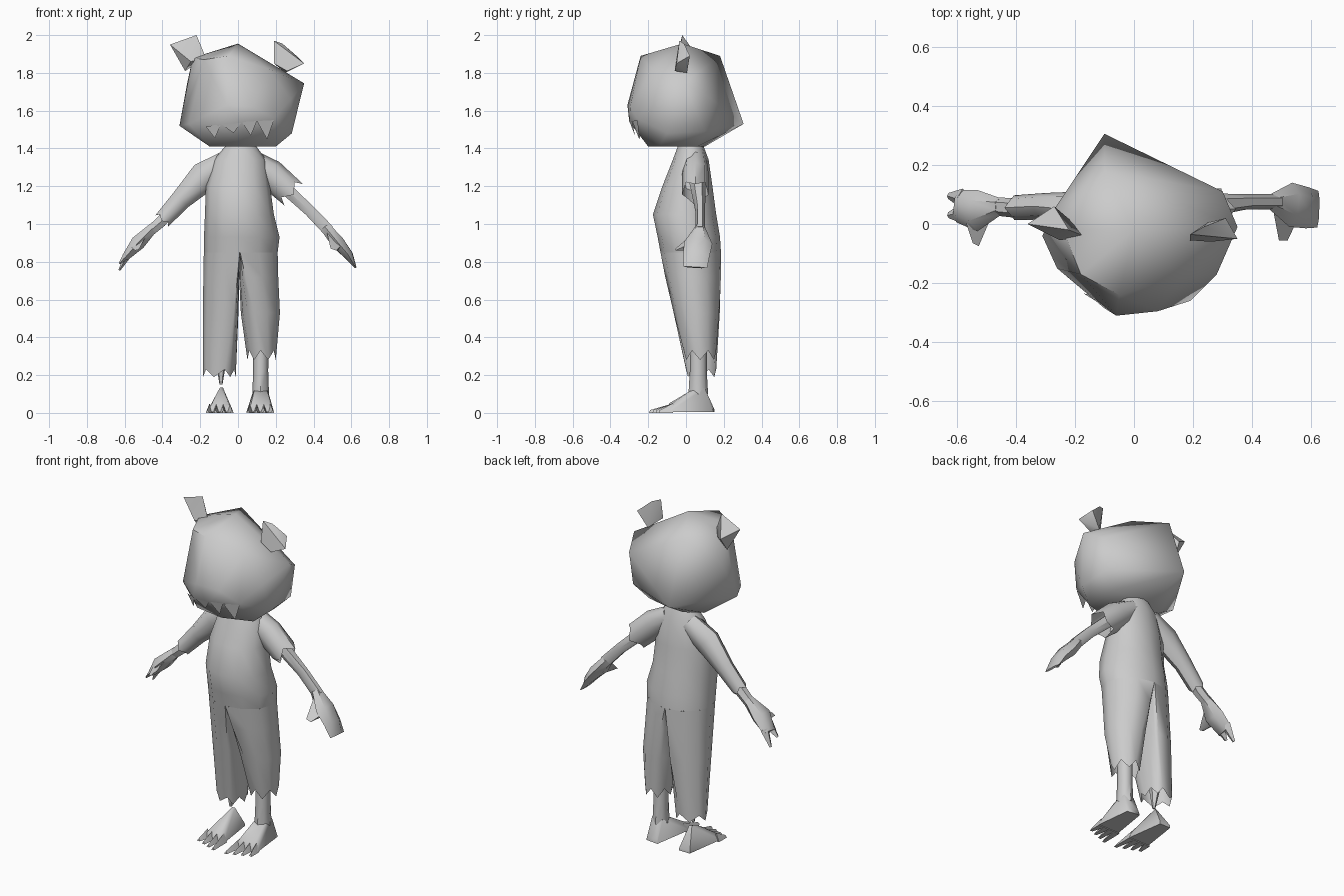
import bpy, bmesh, math
from mathutils import Vector

grey = bpy.data.materials.new("plain grey")
grey.diffuse_color = (0.6, 0.6, 0.6, 1)


def finish(name, bm):
    bmesh.ops.recalc_face_normals(bm, faces=bm.faces)
    me = bpy.data.meshes.new(name)
    bm.to_mesh(me)
    bm.free()
    me.materials.append(grey)
    ob = bpy.data.objects.new(name, me)
    bpy.context.collection.objects.link(ob)
    return ob


def hull(name, pts):
    bm = bmesh.new()
    for p in pts:
        bm.verts.new(p)
    res = bmesh.ops.convex_hull(bm, input=bm.verts[:])
    junk = {g for g in res["geom_interior"] + res["geom_unused"]
            if isinstance(g, bmesh.types.BMVert)}
    bmesh.ops.delete(bm, geom=list(junk), context='VERTS')
    return finish(name, bm)


def loft(name, rings, caps=(True, True)):
    bm = bmesh.new()
    loops = [[bm.verts.new(p) for p in r] for r in rings]
    n = len(loops[0])
    for a, b in zip(loops, loops[1:]):
        for i in range(n):
            j = (i + 1) % n
            bm.faces.new((a[i], a[j], b[j], b[i]))
    for on, loop in zip(caps, (loops[0], loops[-1])):
        if on:
            bm.faces.new(loop)
    return finish(name, bm)


def cloth(name, rows, hem=0, n=12, caps=(True, False)):
    """Rows: z, left x, seam x, right x, front y, back y; ragged last row."""
    rings = []
    for k, (z, x0, cx, x1, y0, y1) in enumerate(rows):
        ring = []
        for i in range(n):
            t = math.tau * i / n
            c, s = math.cos(t), math.sin(t)
            x = cx + c * ((x1 - cx) if c > 0 else (cx - x0))
            dz = hem * (i % 2) if k == len(rows) - 1 else 0
            ring.append((x, (y0 + y1) / 2 + s * (y1 - y0) / 2, z + dz))
        rings.append(ring)
    return loft(name, rings, caps)


def tube(name, rows, n=6, ragged=0, caps=(True, True)):
    """Rows: x, y, z, half width, half thickness, following a path."""
    rings = []
    for k, (x, y, z, a, b) in enumerate(rows):
        p = Vector((x, y, z))
        d = (Vector(rows[min(k + 1, len(rows) - 1)][:3])
             - Vector(rows[max(k - 1, 0)][:3])).normalized()
        ref = Vector((0, 1, 0)) if abs(d.y) < 0.8 else Vector((1, 0, 0))
        u = (ref - d * ref.dot(d)).normalized()
        v = d.cross(u)
        ring = []
        for i in range(n):
            t = math.tau * i / n
            q = p + u * a * math.cos(t) + v * b * math.sin(t)
            if ragged and k == len(rows) - 1 and i % 2:
                q -= d * ragged
            ring.append(q)
        rings.append(ring)
    return loft(name, rings, caps)


# Head: lopsided faceted block
hull("head", [
    (0, -0.02, 1.955), (-0.1, 0.18, 1.89), (-0.05, -0.24, 1.89),
    (-0.24, -0.02, 1.88), (-0.18, -0.17, 1.87), (0.16, -0.18, 1.82),
    (0.35, -0.01, 1.745), (0.3, 0.11, 1.68), (0.28, -0.17, 1.66),
    (-0.27, 0.05, 1.74), (-0.06, -0.31, 1.63), (0.08, -0.295, 1.62),
    (0.19, -0.26, 1.56), (0.02, -0.3, 1.54), (-0.1, -0.285, 1.53),
    (-0.26, -0.15, 1.53), (-0.31, -0.04, 1.52), (-0.1, 0.305, 1.53),
    (0.28, 0.1, 1.49), (0.285, -0.1, 1.48), (-0.15, -0.17, 1.41),
    (-0.15, 0.04, 1.41), (-0.05, 0.1, 1.41), (0.2, 0.06, 1.41),
    (0.2, -0.14, 1.41), (0.03, -0.2, 1.41)])

# Uneven jagged lip hanging over the mouth
bm = bmesh.new()
lip = [(-0.17, -0.235, 1.515), (-0.09, -0.285, 1.53), (0.02, -0.298, 1.54),
       (0.1, -0.285, 1.545), (0.19, -0.255, 1.55)]
for a, b, drop in zip(lip, lip[1:], (0.07, 0.055, 0.075, 0.1)):
    a, b = Vector(a), Vector(b)
    tip = a.lerp(b, 0.6) + Vector((0, 0.02, -drop))
    bm.faces.new([bm.verts.new(p) for p in (a, tip, b)])
finish("ragged_lip", bm)

# Ears
hull("ear_left", [(-0.36, 0, 1.95), (-0.22, -0.02, 2.0), (-0.17, -0.04, 1.88),
                  (-0.28, 0.01, 1.81), (-0.27, 0.06, 1.89), (-0.25, -0.055, 1.86),
                  (-0.2, 0.0, 1.87)])
hull("ear_right", [(0.19, -0.035, 1.97), (0.235, -0.01, 1.955), (0.31, 0.02, 1.89),
                   (0.35, -0.05, 1.85), (0.26, -0.06, 1.81), (0.19, -0.055, 1.85),
                   (0.25, 0.005, 1.8)])

# Torso and the two trouser legs, almost touching at the seam
cloth("torso", [
    (1.42, -0.06, 0.01, 0.09, -0.04, 0.09), (1.34, -0.13, 0.01, 0.15, -0.07, 0.12),
    (1.2, -0.17, 0.01, 0.17, -0.125, 0.14), (1.05, -0.175, 0.01, 0.19, -0.175, 0.16),
    (0.93, -0.18, 0.01, 0.22, -0.15, 0.18), (0.85, -0.181, 0.01, 0.21, -0.135, 0.185)])
cloth("trouser_left", [
    (0.85, -0.181, 0.009, 0.01, -0.135, 0.185), (0.55, -0.186, -0.02, 0.003, -0.07, 0.18),
    (0.19, -0.185, -0.07, -0.012, 0.0, 0.16)], hem=0.04, caps=(False, False))
cloth("trouser_right", [
    (0.85, 0.01, 0.011, 0.21, -0.135, 0.185), (0.72, 0.006, 0.04, 0.213, -0.11, 0.185),
    (0.53, 0.015, 0.09, 0.222, -0.065, 0.175),
    (0.28, 0.05, 0.12, 0.2, -0.01, 0.16)], hem=0.05, caps=(False, False))

# Sleeves
tube("sleeve_right", [(0.06, 0.05, 1.34, 0.06, 0.06), (0.17, 0.05, 1.265, 0.07, 0.08),
                      (0.295, 0.05, 1.155, 0.07, 0.075)],
     n=8, ragged=0.04, caps=(True, False))
tube("sleeve_left", [(-0.06, 0.05, 1.33, 0.06, 0.06), (-0.18, 0.05, 1.25, 0.06, 0.08),
                     (-0.3, 0.06, 1.13, 0.045, 0.055), (-0.405, 0.055, 1.015, 0.042, 0.045)],
     n=8, ragged=0.02, caps=(True, False))

# Bare forearms
tube("arm_right", [(0.2, 0.06, 1.235, 0.045, 0.04), (0.38, 0.075, 1.07, 0.026, 0.034),
                   (0.48, 0.075, 0.965, 0.026, 0.036)])
tube("arm_left", [(-0.36, 0.06, 1.065, 0.032, 0.035), (-0.41, 0.055, 1.01, 0.033, 0.034),
                  (-0.48, 0.06, 0.95, 0.03, 0.03)])

# Flat mitten hands with thumbs
tube("hand_right", [(0.46, 0.075, 0.985, 0.026, 0.032), (0.53, 0.065, 0.9, 0.075, 0.04),
                    (0.585, 0.055, 0.835, 0.07, 0.028), (0.622, 0.05, 0.77, 0.062, 0.006)])
hull("thumb_right", [(0.47, 0.05, 0.96), (0.53, 0.03, 0.86), (0.56, 0.03, 0.9),
                     (0.49, -0.055, 0.87), (0.52, -0.055, 0.86)])
tube("hand_left", [(-0.45, 0.06, 0.98, 0.028, 0.03), (-0.53, 0.045, 0.9, 0.07, 0.045),
                   (-0.595, 0.06, 0.825, 0.055, 0.022)])
hull("thumb_left", [(-0.48, 0.03, 0.95), (-0.54, 0.01, 0.86), (-0.57, 0.01, 0.88),
                    (-0.525, -0.075, 0.865), (-0.545, -0.065, 0.86)])
for k, (y, tip_y, tip_z) in enumerate(((0.035, 0.03, 0.79), (0.085, 0.095, 0.755))):
    tube(f"finger_left_{k}", [(-0.58, y, 0.845, 0.035, 0.022),
                              (-0.628, tip_y, tip_z, 0.01, 0.005)], n=4)

# Right shin, and a torn stub inside the left trouser leg
tube("shin_right", [(0.12, 0.065, 0.42, 0.045, 0.042), (0.12, 0.065, 0.22, 0.045, 0.04),
                    (0.12, 0.065, 0.1, 0.052, 0.044)], n=8)
tube("stub_left", [(-0.09, 0.07, 0.3, 0.04, 0.035), (-0.09, 0.06, 0.15, 0.008, 0.008)], n=5)

# Feet
hull("foot_right", [
    (0.085, 0.02, 0.115), (0.155, 0.02, 0.115), (0.085, 0.1, 0.13), (0.155, 0.1, 0.13),
    (0.09, 0.145, 0.03), (0.15, 0.145, 0.03), (0.085, 0.15, 0.005), (0.165, 0.14, 0.005),
    (0.045, -0.1, 0.005), (0.19, -0.09, 0.005), (0.07, -0.09, 0.05), (0.165, -0.08, 0.045)])
hull("foot_left", [
    (-0.09, 0.03, 0.12), (-0.095, 0.08, 0.135), (-0.08, 0.085, 0.135),
    (-0.13, 0.15, 0.02), (-0.06, 0.15, 0.02), (-0.13, 0.15, 0.005), (-0.06, 0.15, 0.005),
    (-0.165, -0.09, 0.005), (-0.025, -0.1, 0.005), (-0.14, -0.08, 0.045), (-0.05, -0.09, 0.05)])

# Pointed toes
for side, cx, inner in (("right", 0.118, -1), ("left", -0.097, 1)):
    for k in range(4):
        off = (k - 1.5) * 0.036
        x = cx - inner * off
        tip_x = x - inner * off * 0.2
        y = -0.195 + 0.017 * k
        hull(f"toe_{side}_{k}", [
            (x - 0.019, -0.07, 0), (x + 0.019, -0.07, 0), (x, -0.07, 0.05),
            (tip_x - 0.009, y, 0), (tip_x + 0.009, y, 0), (tip_x, y + 0.005, 0.015)])

# Soft shading with firm creases
for ob in bpy.context.collection.objects:
    ob.select_set(True)
    bpy.context.view_layer.objects.active = ob
bpy.ops.object.shade_smooth_by_angle(angle=math.radians(50))
